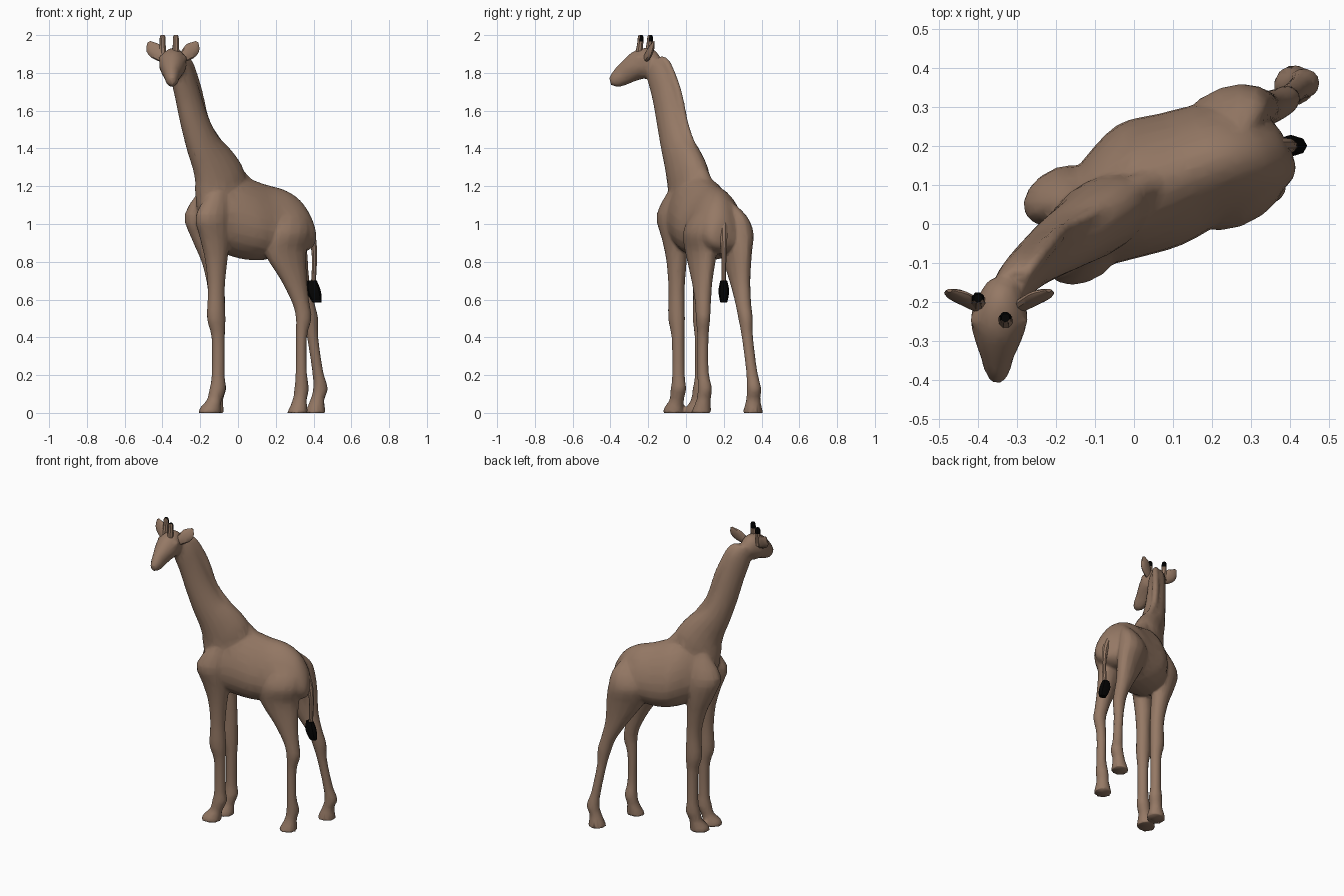
import bpy
import bmesh
import math
from mathutils import Vector

cube = bpy.data.objects.get("Cube")
if cube:
    bpy.data.objects.remove(cube, do_unlink=True)


def make_material(name, color):
    mat = bpy.data.materials.new(name)
    mat.use_nodes = True
    mat.diffuse_color = (*color, 1)
    mat.node_tree.nodes["Principled BSDF"].inputs["Base Color"].default_value = (*color, 1)
    return mat


HIDE = make_material("brown hide", (0.30, 0.19, 0.13))
HAIR = make_material("black hair", (0.001, 0.001, 0.001))
UP = Vector((0, 0, 1))
BODY_HEADING = 28     # degrees from -x towards -y


def forward(degrees):
    angle = math.radians(degrees)
    return Vector((-math.cos(angle), -math.sin(angle), 0))


def refine(rings, steps):
    """Catmull-Rom interpolation through the ring values."""
    keys = [Vector(r) for r in rings]
    out = []
    for i in range(len(keys) - 1):
        p0, p1, p2 = keys[max(i - 1, 0)], keys[i], keys[i + 1]
        p3 = keys[min(i + 2, len(keys) - 1)]
        for k in range(steps):
            t = k / steps
            out.append(0.5 * (2 * p1 + (p2 - p0) * t
                              + (2 * p0 - 5 * p1 + 4 * p2 - p3) * t * t
                              + (3 * p1 - p0 - 3 * p2 + p3) * t ** 3))
    return out + [keys[-1]]


def select(objects):
    bpy.ops.object.select_all(action="DESELECT")
    for obj in objects:
        obj.select_set(True)
    bpy.context.view_layer.objects.active = objects[0]


def loft(name, rings, heading=BODY_HEADING, end_heading=None, axis=None,
         sides=16, steps=3, taper=0, mats=(HIDE,)):
    """Skin elliptical rings (x, y, z, radius in profile, radius sideways)."""
    rings = refine(rings, steps)
    centres = [Vector(r[:3]) for r in rings]
    last = len(rings) - 1
    end_heading = heading if end_heading is None else end_heading
    bm = bmesh.new()
    loops = []
    for i, ring in enumerate(rings):
        tangent = axis or (centres[min(i + 1, last)] - centres[max(i - 1, 0)]).normalized()
        side = forward(heading + (end_heading - heading) * i / last).cross(UP)
        depth = tangent.cross(side).normalized()
        loop = []
        for k in range(sides):
            a = math.tau * k / sides
            width = max(ring[4], 0.003) * (1 - taper * math.cos(a))
            p = (centres[i] + depth * max(ring[3], 0.003) * math.cos(a)
                 + side * width * math.sin(a))
            p.z = max(p.z, 0)
            loop.append(bm.verts.new(p))
        loops.append(loop)
    for low, high in zip(loops, loops[1:]):
        for k in range(sides):
            n = (k + 1) % sides
            bm.faces.new((low[k], low[n], high[n], high[k]))
    bm.faces.new(loops[0])
    bm.faces.new(loops[-1])
    bmesh.ops.recalc_face_normals(bm, faces=bm.faces)
    mesh = bpy.data.meshes.new(name)
    bm.to_mesh(mesh)
    bm.free()
    for mat in mats:
        mesh.materials.append(mat)
    obj = bpy.data.objects.new(name, mesh)
    bpy.context.collection.objects.link(obj)
    select([obj])
    bpy.ops.object.shade_smooth_by_angle(angle=math.radians(35))
    return obj


skin = []    # parts fused into one continuous hide

# Torso from chest to rump, narrower along the spine
skin.append(loft("body", [
    (-.20, -.05, 1.04, .06, .05), (-.15, -.02, 1.06, .16, .10),
    (-.06, .04, 1.06, .22, .14), (.04, .10, 1.03, .218, .17),
    (.14, .14, 1.01, .2, .157), (.24, .175, 1.01, .172, .145),
    (.32, .195, .985, .143, .122), (.375, .205, .955, .085, .08),
    (.39, .21, .94, .03, .03)],
    axis=-forward(BODY_HEADING), sides=24, taper=.25))

# Neck, turning towards the front as it rises
skin.append(loft("neck", [
    (-.09, .015, 1.08, .14, .09), (-.093, .015, 1.22, .152, .095),
    (-.13, -.012, 1.32, .13, .086), (-.185, -.048, 1.42, .1, .076),
    (-.232, -.081, 1.55, .085, .065), (-.266, -.108, 1.68, .08, .058),
    (-.298, -.14, 1.80, .078, .052), (-.32, -.165, 1.86, .055, .042)],
    end_heading=60, sides=18))

# Mane ridge along the crest, running into the withers
skin.append(loft("mane", [
    (-.285, -.135, 1.865, .025, .02), (-.26, -.105, 1.84, .032, .022),
    (-.215, -.05, 1.70, .032, .022), (-.175, -.015, 1.54, .03, .022),
    (-.108, .02, 1.42, .034, .026), (-.04, .06, 1.32, .036, .035),
    (.03, .1, 1.235, .03, .04), (.1, .125, 1.19, .02, .03)],
    heading=50, end_heading=30, sides=10))

# Head
skin.append(loft("head", [
    (-.335, -.15, 1.84, .045, .04), (-.34, -.19, 1.85, .08, .06),
    (-.345, -.24, 1.845, .08, .073), (-.348, -.29, 1.818, .067, .061),
    (-.35, -.335, 1.787, .055, .043), (-.35, -.37, 1.766, .044, .034),
    (-.35, -.402, 1.757, .022, .018)],
    heading=88, sides=18))

# Ears, brows and horns on both sides
for s, word in ((1, "left"), (-1, "right")):
    cx = -.345
    loft(word + "_ear", [
        (cx + s * .04, -.215, 1.87, .02, .018), (cx + s * .082, -.195, 1.905, .038, .017),
        (cx + s * .11, -.18, 1.935, .036, .013), (cx + s * .127, -.17, 1.965, .008, .004)],
        heading=0, sides=10)
    skin.append(loft(word + "_brow", [
        (cx + s * .05, -.225, 1.88, .008, .01), (cx + s * .055, -.245, 1.877, .02, .022),
        (cx + s * .052, -.27, 1.868, .008, .01)], heading=88, sides=10))
    # Horns carry black hair on the top and back of their tips
    hx, hy = -.364 + s * .035, -.215 - s * .025
    horn = loft(word + "_horn", [
        (hx, hy - .012, 1.88, .022, .022), (hx, hy - .003, 1.95, .017, .017),
        (hx, hy, 1.985, .016, .016), (hx, hy, 2.0, .011, .011)],
        sides=8, axis=UP, mats=(HIDE, HAIR))
    for face in horn.data.polygons:
        if face.center.z > 1.96 and face.normal.y > -.1:
            face.material_index = 1

# Legs: shared heights and radii, one path of (x, y) for each leg
FRONT = [(1.2, .04, .025), (1.05, .10, .068), (.92, .085, .062), (.8, .06, .052),
         (.65, .046, .042), (.5, .051, .043), (.4, .036, .034), (.2, .035, .033),
         (.13, .045, .04), (.07, .04, .038), (.03, .055, .05), (0, .063, .056)]
HIND = [(1.12, .05, .025), (1.04, .11, .06), (.95, .133, .083), (.85, .123, .07),
        (.7, .073, .05), (.58, .047, .041), (.5, .043, .037), (.4, .03, .03),
        (.22, .029, .03), (.13, .039, .038), (.07, .037, .038), (0, .056, .054)]
near_front = [(-.09, -.05), (-.13, -.08), (-.12, -.06), (-.115, -.05),
              (-.115, -.05), (-.115, -.05), (-.105, -.042), (-.105, -.04),
              (-.107, -.04), (-.125, -.049), (-.145, -.063), (-.15, -.066)]
far_front = [(-.15, .06), (-.19, .07), (-.165, .08), (-.135, .08),
             (-.115, .08), (-.115, .08), (-.105, .08), (-.105, .08),
             (-.106, .077), (-.118, .065), (-.13, .052), (-.135, .046)]
near_hind = [(.27, .13), (.27, .095), (.265, .08), (.25, .08),
             (.297, .085), (.333, .09), (.348, .09), (.335, .09),
             (.335, .09), (.337, .1), (.327, .093), (.315, .08)]
far_hind = [(.24, .21), (.235, .25), (.23, .262), (.255, .265),
            (.31, .285), (.36, .303), (.383, .315), (.395, .325),
            (.422, .348), (.437, .36), (.42, .356), (.409, .354)]
for name, path, shape in (("left_front_leg", near_front, FRONT),
                          ("right_front_leg", far_front, FRONT),
                          ("left_hind_leg", near_hind, HIND),
                          ("right_hind_leg", far_hind, HIND)):
    skin.append(loft(name, [(*xy, *ring) for xy, ring in zip(path, shape)],
                     axis=UP, sides=14))

# Fuse the hide into one lightly faceted skin
select(skin)
bpy.ops.object.join()
body = skin[0]
remesh = body.modifiers.new("fuse", "REMESH")
remesh.mode = "VOXEL"
remesh.voxel_size = 0.009
remesh.use_smooth_shade = True
soften = body.modifiers.new("soften", "SMOOTH")
soften.factor = 0.5
soften.iterations = 3
facets = body.modifiers.new("facets", "DECIMATE")
facets.ratio = 0.12

# Tail and its tuft
loft("tail", [
    (.36, .2, 1.02, .02, .02), (.392, .2, .94, .02, .02),
    (.405, .2, .82, .014, .014), (.398, .2, .67, .013, .013)], axis=UP, sides=8)
loft("tail_tuft", [
    (.392, .2, .70, .025, .018), (.397, .2, .66, .037, .027),
    (.408, .2, .62, .035, .026), (.418, .2, .585, .024, .018)],
    heading=0, axis=UP, sides=8, steps=2, mats=(HAIR,))
